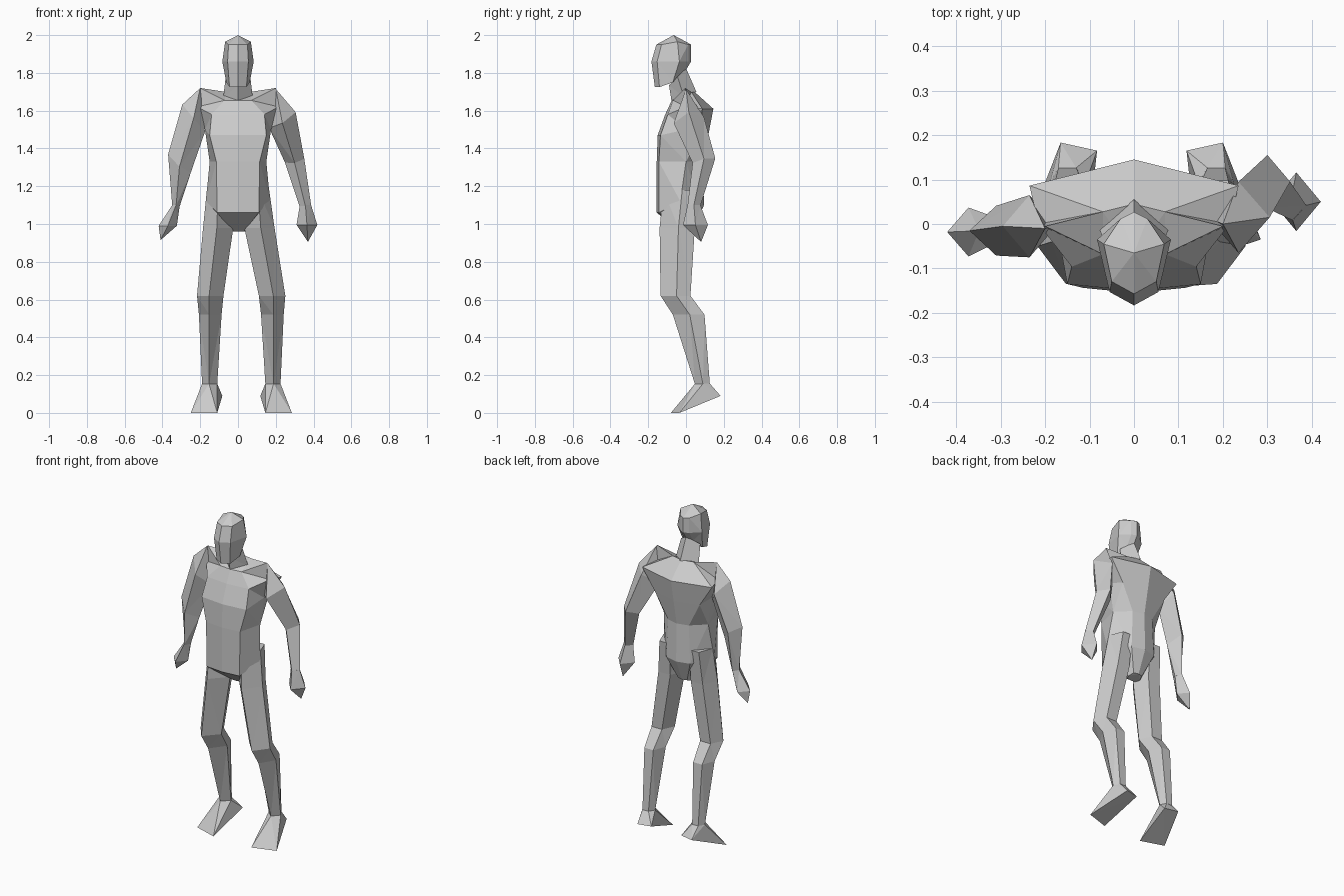
import bpy, bmesh
from math import cos, sin, radians

cube = bpy.data.objects.get("Cube")
if cube:
    bpy.data.objects.remove(cube, do_unlink=True)

# One plain grey for the whole figure
grey = bpy.data.materials.new("plain_grey")
grey.use_nodes = True
shade = (0.6, 0.6, 0.6, 1)
grey.diffuse_color = shade
grey.node_tree.nodes["Principled BSDF"].inputs["Base Color"].default_value = shade


def finish(name, bm):
    """Clean up the mesh, triangulate it for flat facets and link it."""
    bmesh.ops.remove_doubles(bm, verts=bm.verts, dist=0.0005)
    bmesh.ops.recalc_face_normals(bm, faces=bm.faces)
    bmesh.ops.triangulate(bm, faces=bm.faces)
    mesh = bpy.data.meshes.new(name)
    bm.to_mesh(mesh)
    bm.free()
    mesh.materials.append(grey)
    obj = bpy.data.objects.new(name, mesh)
    bpy.context.collection.objects.link(obj)
    return obj


def loft(name, rings):
    """Skin a stack of rings with equal point counts and cap both ends."""
    bm = bmesh.new()
    rows = [[bm.verts.new(p) for p in ring] for ring in rings]
    count = len(rows[0])
    for low, high in zip(rows, rows[1:]):
        for i in range(count):
            j = (i + 1) % count
            bm.faces.new((low[i], low[j], high[j], high[i]))
    bm.faces.new(rows[0][::-1])
    bm.faces.new(rows[-1])
    return finish(name, bm)


def limb_ring(angles, x, y, z, rx, ry, tilt_x=0, tilt_y=0):
    """Elliptical section with corners at the given angles, tilted if asked."""
    ring = []
    for a in angles:
        dx, dy = rx * cos(radians(a)), ry * sin(radians(a))
        ring.append((x + dx, y + dy, z + tilt_x * dx + tilt_y * dy))
    return ring


def body_ring(front_slope, back_slope, zf, zs, zb, yf, ys, yb, wf, ws, wb):
    """Symmetric section with front, side and back corners."""
    half = [(0, yf, zf), (wf, yf + wf * front_slope, zf), (ws, ys, zs),
            (wb, yb - wb * back_slope, zb), (0, yb, zb)]
    return half + [(-x, y, z) for x, y, z in half[-2:0:-1]]


# Torso, from crotch to collar
torso = [
    (.96, .96, .97, -.03, 0, .04, .03, .04, .03),
    (1.06, 1.12, 1.1, -.155, -.03, .095, .11, .17, .08),
    (1.33, 1.33, 1.33, -.155, 0, .09, .115, .15, .07),
    (1.47, 1.5, 1.48, -.15, 0, .12, .15, .175, .15),
    (1.58, 1.62, 1.61, -.11, 0, .145, .14, .215, .235),
    (1.655, 1.72, 1.7, -.075, -.005, .045, .07, .2, .07),
]
loft("torso", [body_ring(.1, .25, *s) for s in torso])

# Head, from jaw to crown
head = [
    (1.725, 1.75, 1.8, -.165, -.07, -.01, .045, .062, .03),
    (1.86, 1.86, 1.86, -.183, -.035, .027, .055, .083, .03),
    (1.95, 1.965, 1.95, -.157, -.045, .027, .05, .068, .03),
    (2, 2, 2, -.065, -.065, -.065, 0, 0, 0),
]
loft("head", [body_ring(.55, .5, *s) for s in head])

# Neck leaning forward
diamond = (0, 90, 180, 270)
neck = [(0, -.01, 1.67, .078, .065, 0, .45), (0, -.045, 1.78, .065, .045, 0, 1)]
loft("neck", [limb_ring(diamond, *s) for s in neck])

# Arms, from shoulder to fingertip; the pose differs on each side
arms = {
    "left": [
        (.2, 0, 1.715, 0, 0),
        (.235, .015, 1.55, .07, .08, .6, .2),
        (.3, .095, 1.335, .051, .06, .2, .2),
        (.357, .042, 1.095, .03, .034, .2),
    ],
    "right": [
        (-.2, -.01, 1.72, 0, 0),
        (-.235, -.005, 1.56, .06, .07, -1.2),
        (-.31, -.015, 1.32, .06, .056, -.8, .3),
        (-.328, -.015, 1.095, .02, .036),
    ],
}
for side, sections in arms.items():
    loft(side + "_arm", [limb_ring(diamond, *s) for s in sections])

# Hands as small faceted wedges
hands = {
    "left": [(.357, .042, 1.1, .03, .034), (.365, .05, .995, .055, .066),
             (.37, .08, .905, 0, 0)],
    "right": [(-.328, -.015, 1.1, .02, .036), (-.372, -.018, .99, .048, .055),
              (-.41, -.01, .915, 0, 0)],
}
for side, sections in hands.items():
    loft(side + "_hand", [limb_ring(diamond, *s) for s in sections])

# Legs and feet, mirrored, with the left stance slightly wider
pentagon = (0, 60, 120, 180, 275)
leg = [
    (.1, -.02, 1.18, .065, .1),
    (.105, -.04, .98, .08, .1),
    (.147, -.05, .62, .07, .085),
    (.147, .02, .52, .06, .09),
    (.15, .09, .15, .04, .042),
]
toes = [(.11, -.08, 0), (.25, -.035, 0)]
heels = [(.083, .165, .09), (.165, .183, .09)]
for side, sign, widen in (("left", 1, .035), ("right", -1, 0)):
    def place(p):
        spread = widen * min(1, max(0, (1.1 - p[2]) / .5))
        return (sign * (p[0] + spread), p[1], p[2])

    rings = [[place(p) for p in limb_ring(pentagon, *s)] for s in leg]
    loft(side + "_leg", rings)
    bm = bmesh.new()
    for p in toes + heels:
        bm.verts.new(place(p))
    for p in rings[-1]:
        bm.verts.new((p[0], p[1], p[2] + .005))
    bmesh.ops.convex_hull(bm, input=bm.verts)
    finish(side + "_foot", bm)
